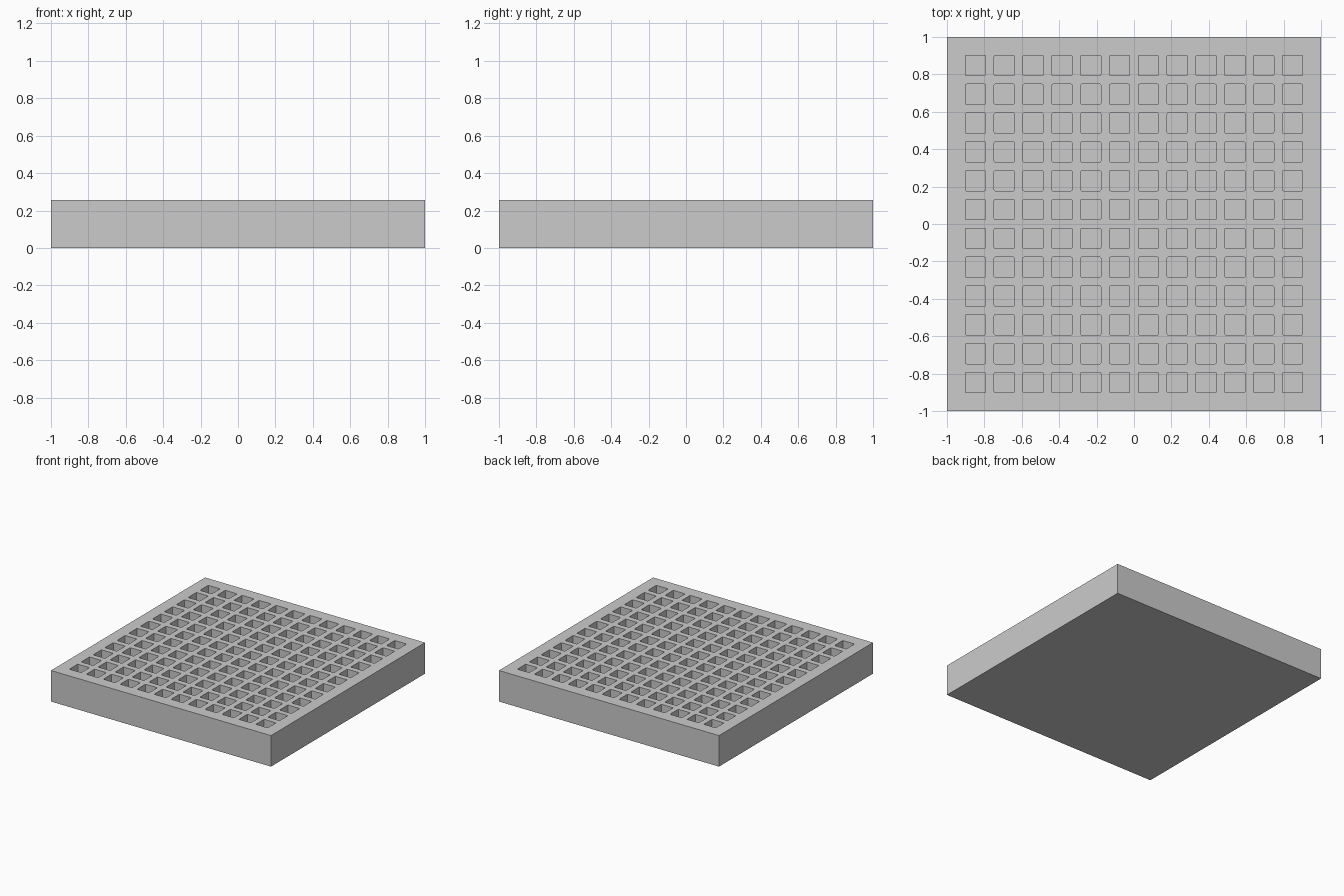
import bpy, bmesh
from mathutils import Matrix, Vector

if "Cube" in bpy.data.objects:
    bpy.data.objects.remove(bpy.data.objects["Cube"])

HEIGHT, FLOOR = 0.255, 0.05
COUNT, PITCH, HOLE, ROUND = 12, 0.1541, 0.108, 0.006


def add_box(bm, size, center):
    m = Matrix.Translation(center) @ Matrix.Diagonal((*size, 1))
    return bmesh.ops.create_cube(bm, size=1, matrix=m)["verts"]


def to_object(bm, name):
    mesh = bpy.data.meshes.new(name)
    bm.to_mesh(mesh)
    bm.free()
    ob = bpy.data.objects.new(name, mesh)
    bpy.context.collection.objects.link(ob)
    return ob


# Solid square block
bm = bmesh.new()
add_box(bm, (2, 2, HEIGHT), Vector((0, 0, HEIGHT / 2)))
block = to_object(bm, "pocketed_block")

# Grid of square pocket cutters with slightly rounded vertical corners
bm = bmesh.new()
top = HEIGHT + 0.1
for i in range(COUNT):
    for j in range(COUNT):
        x, y = ((k - (COUNT - 1) / 2) * PITCH for k in (i, j))
        add_box(bm, (HOLE, HOLE, top - FLOOR), Vector((x, y, (top + FLOOR) / 2)))
uprights = [e for e in bm.edges
            if abs(e.verts[0].co.z - e.verts[1].co.z) > 0.1]
bmesh.ops.bevel(bm, geom=uprights, offset=ROUND, segments=2, profile=0.5,
                affect='EDGES')
cutter = to_object(bm, "pocket_cutter")
cutter.hide_render = True

# Cut the pockets, then drop the cutter
mod = block.modifiers.new("pockets", 'BOOLEAN')
mod.operation = 'DIFFERENCE'
mod.solver = 'EXACT'
mod.object = cutter
bpy.context.view_layer.objects.active = block
block.select_set(True)
bpy.ops.object.modifier_apply(modifier=mod.name)
bpy.data.objects.remove(cutter)
